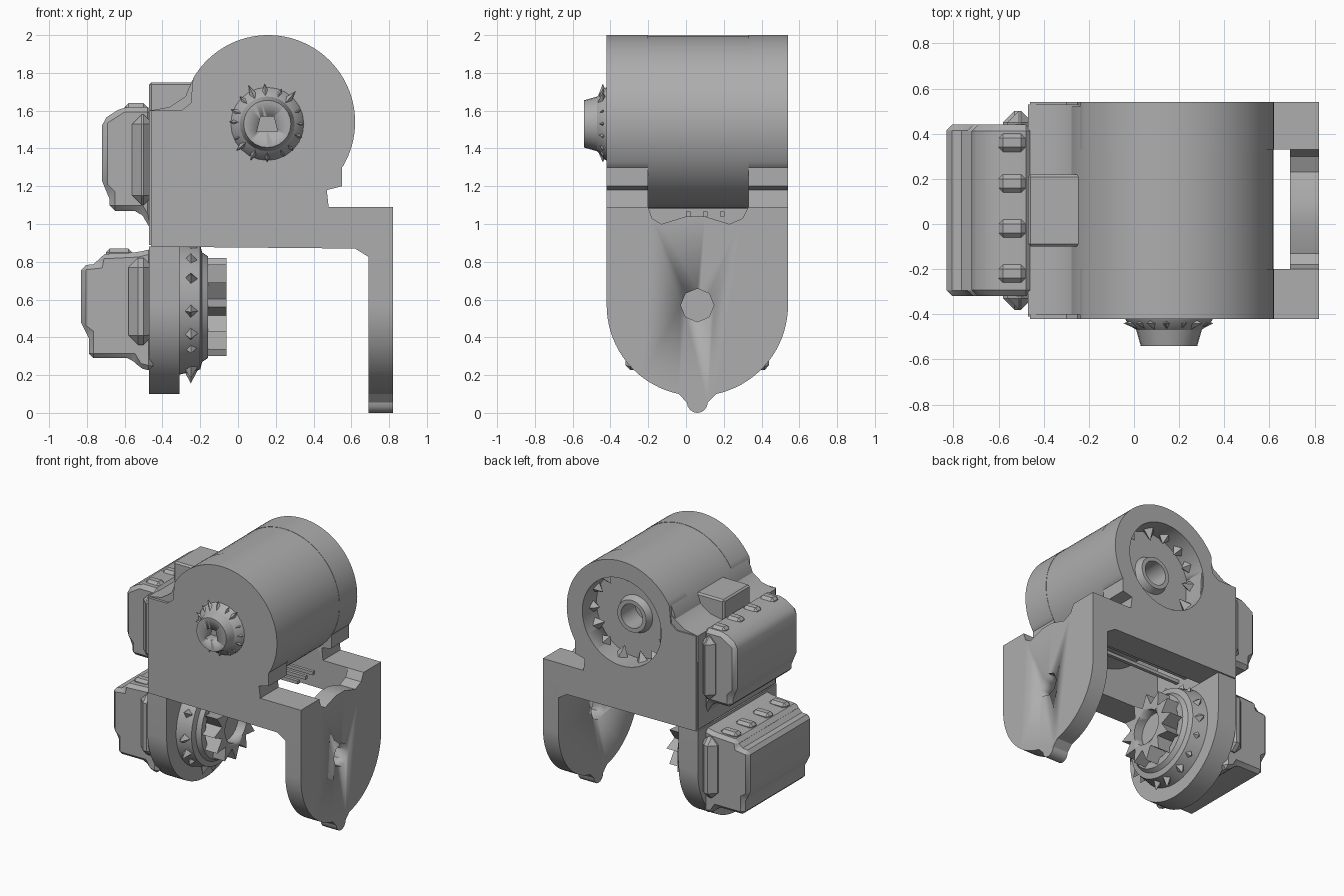
import bpy, bmesh, random
from math import sin, cos, pi, radians
from mathutils import Vector, Matrix

random.seed(4)
if "Cube" in bpy.data.objects:
    bpy.data.objects.remove(bpy.data.objects["Cube"])

grey = bpy.data.materials.new("plain grey")
grey.use_nodes = True
GREY = (0.42, 0.42, 0.42, 1)
grey.diffuse_color = GREY
grey.node_tree.nodes["Principled BSDF"].inputs["Base Color"].default_value = GREY

CX, CZ, R = 0.16, 1.54, 0.46      # motor drum axis
AY, AZ = 0.06, 0.57               # tilt axis
FRONT, BACK = -0.42, 0.54


def finish(name, bm, smooth=True):
    bmesh.ops.remove_doubles(bm, verts=bm.verts, dist=1e-5)
    bmesh.ops.recalc_face_normals(bm, faces=bm.faces)
    me = bpy.data.meshes.new(name)
    bm.to_mesh(me)
    bm.free()
    me.materials.append(grey)
    ob = bpy.data.objects.new(name, me)
    bpy.context.collection.objects.link(ob)
    bpy.ops.object.select_all(action='DESELECT')
    ob.select_set(True)
    bpy.context.view_layer.objects.active = ob
    if smooth:
        bpy.ops.object.shade_smooth_by_angle(angle=radians(30))
    return ob


def prism(name, pts, axis, a, b, bevel=0.0):
    """Extrude a 2D outline along x (outline y,z) or y (outline x,z)."""
    def place(p, t):
        return (t, p[0], p[1]) if axis == 'x' else (p[0], t, p[1])
    bm = bmesh.new()
    face = bm.faces.new([bm.verts.new(place(p, a)) for p in pts])
    ext = bmesh.ops.extrude_face_region(bm, geom=[face])
    new = [v for v in ext["geom"] if isinstance(v, bmesh.types.BMVert)]
    shift = Vector(place((0, 0), b - a))
    bmesh.ops.translate(bm, verts=new, vec=shift)
    if bevel:
        bmesh.ops.bevel(bm, geom=bm.edges[:], offset=bevel, segments=1,
                        affect='EDGES', clamp_overlap=True)
    return finish(name, bm)


def box(name, x, y, z, bevel=0.0):
    return prism(name, [(x[0], z[0]), (x[1], z[0]), (x[1], z[1]), (x[0], z[1])],
                 'y', y[0], y[1], bevel)


def arc(cx, cz, r, a0, a1, n):
    return [(cx + r * cos(radians(a0 + (a1 - a0) * i / n)),
             cz + r * sin(radians(a0 + (a1 - a0) * i / n))) for i in range(n + 1)]


def lathe(name, profile, axis, centre, steps=64):
    """Spin (radius, distance) points about an x or y axis."""
    bm = bmesh.new()
    if axis == 'y':
        vs = [bm.verts.new((centre[0] + r, d, centre[1])) for r, d in profile]
        c, ax = (centre[0], 0, centre[1]), (0, 1, 0)
    else:
        vs = [bm.verts.new((d, centre[0] + r, centre[1])) for r, d in profile]
        c, ax = (0, centre[0], centre[1]), (1, 0, 0)
    es = [bm.edges.new(p) for p in zip(vs, vs[1:])]
    bmesh.ops.spin(bm, geom=vs + es, cent=c, axis=ax, angle=2 * pi, steps=steps)
    return finish(name, bm)


def spikes(name, centre, axis, radius, dist, count, size, length, inward=False):
    """Ring of ragged pyramid teeth around an axis."""
    bm = bmesh.new()
    for i in range(count):
        a = 2 * pi * i / count + random.uniform(-0.08, 0.08)
        out = Vector((cos(a), 0, sin(a))) if axis == 'y' else Vector((0, cos(a), sin(a)))
        along = Vector((0, 1, 0)) if axis == 'y' else Vector((1, 0, 0))
        mid = Vector((centre[0], 0, centre[1])) if axis == 'y' else Vector((0, *centre))
        pos = mid + out * radius + along * dist
        way = -out if inward else out
        rot = way.to_track_quat('Z', 'Y').to_matrix().to_4x4()
        h = length * random.uniform(0.7, 1.2)
        bmesh.ops.create_cone(bm, cap_ends=True, segments=4, radius1=size, radius2=0,
                              depth=h, matrix=Matrix.Translation(pos + way * h / 2) @ rot)
    return finish(name, bm, smooth=False)


def cut(target, cutter):
    cutter.hide_render = True
    mod = target.modifiers.new("cut", 'BOOLEAN')
    mod.operation = 'DIFFERENCE'
    mod.solver = 'EXACT'
    mod.object = cutter
    bpy.ops.object.select_all(action='DESELECT')
    target.select_set(True)
    bpy.context.view_layer.objects.active = target
    bpy.ops.object.modifier_apply(modifier=mod.name)
    bpy.data.objects.remove(cutter)


# Bracket side plates: round top, square foot, short bridge to the arm
side = [(-0.46, 0.88), (0.62, 0.87), (0.70, 0.82), (0.82, 0.82), (0.82, 1.09),
        (0.48, 1.09), (0.47, 1.18), (0.55, 1.20), (0.55, 1.30)]
side += arc(CX, CZ, R, -31, 150, 48) + [(-0.25, 1.64), (-0.30, 1.60), (-0.46, 1.60)]
front_plate = prism("front_plate", side, 'y', FRONT, -0.20)
back_plate = prism("back_plate", side, 'y', 0.33, BACK)
cut(back_plate, prism("recess_cutter", arc(CX, CZ, 0.33, 0, 352.5, 47), 'y', 0.2, 0.7))

# Motor drum with a recessed back and a raised, bored hub
lathe("motor_drum", [(0, -0.40), (0.458, -0.40), (0.458, 0.52), (0.34, 0.52), (0.34, 0.37),
                     (0.14, 0.37), (0.12, 0.42), (0.09, 0.42), (0.09, 0.25), (0, 0.25)],
      'y', (CX, CZ))
spikes("recess_teeth", (CX, CZ), 'y', 0.335, 0.41, 14, 0.05, 0.08, inward=True)

# Front hub: flared boss with a keyed socket and ragged collar
hub = (0.155, 1.53)
boss = lathe("front_hub", [(0, -0.40), (0.20, -0.40), (0.19, -0.43), (0.145, -0.47),
                           (0.125, -0.54), (0, -0.54)], 'y', hub, 24)
cut(boss, prism("socket_cutter", [(0.10, 1.49), (0.21, 1.49), (0.19, 1.57), (0.12, 1.57)],
                'y', -0.6, -0.47))
spikes("front_hub_teeth", hub, 'y', 0.125, -0.44, 16, 0.035, 0.09)

# Left wall, top block and corner pads joining the plates
box("left_wall", (-0.47, -0.38), (-0.40, 0.52), (0.89, 1.60))
box("top_block", (-0.47, -0.20), (-0.10, 0.22), (1.25, 1.75), 0.012)
for name, y in (("front_corner_pad", (-0.40, -0.10)), ("back_corner_pad", (0.22, 0.53))):
    prism(name, [(-0.47, 1.40), (-0.15, 1.40), (-0.17, 1.82), (-0.24, 1.70),
                 (-0.36, 1.62), (-0.47, 1.60)], 'y', *y)

# Arm plate: round foot with a small tab, wavy top and a pivot hole
arm = [(FRONT, 1.09), (-0.20, 1.09), (-0.18, 1.03), (-0.13, 1.00), (0.0, 1.04),
       (0.10, 1.04), (0.23, 1.00), (0.30, 1.03), (0.33, 1.09), (BACK, 1.09)]
arm += arc(AY, AZ, 0.48, 0, -78, 18) + [(0.12, 0.06)]
arm += arc(AY, 0.055, 0.055, 0, -180, 8) + [(0.0, 0.06)]
arm += arc(AY, AZ, 0.48, -102, -180, 18)
arm_plate = prism("arm_plate", arm, 'x', 0.69, 0.82)
cut(arm_plate, prism("pivot_cutter", arc(AY, AZ, 0.088, 0, 315, 7), 'x', 0.6, 0.9))

# Thin wires under the drum
for i, y in enumerate((0.0, 0.09, 0.18)):
    box(f"wire_{i + 1}", (-0.40, 0.50), (y, y + 0.025), (1.04, 1.065))

# Upper servo: stepped body with a wider mounting flange
upper = [(-0.45, 1.62), (-0.61, 1.62), (-0.72, 1.55), (-0.72, 1.20),
         (-0.68, 1.16), (-0.68, 1.07), (-0.52, 1.07), (-0.45, 0.95)]
prism("upper_servo", upper, 'y', -0.32, 0.44, 0.03)
box("upper_servo_flange", (-0.56, -0.45), (-0.38, 0.50), (1.10, 1.58), 0.05)

# Lower servo
lower = [(-0.45, 0.87), (-0.53, 0.85), (-0.73, 0.84), (-0.74, 0.79), (-0.83, 0.78),
         (-0.83, 0.45), (-0.79, 0.42), (-0.79, 0.29), (-0.56, 0.29), (-0.53, 0.24), (-0.45, 0.22)]
prism("lower_servo", lower, 'y', -0.32, 0.44, 0.03)
box("lower_servo_flange", (-0.58, -0.45), (-0.38, 0.50), (0.36, 0.82), 0.05)
for i, y in enumerate((-0.22, -0.02, 0.18, 0.36)):
    box(f"servo_rib_{i + 1}", (-0.70, -0.56), (y - 0.04, y + 0.04), (0.80, 0.87), 0.02)
    box(f"upper_servo_rib_{i + 1}", (-0.60, -0.48), (y - 0.04, y + 0.04), (1.55, 1.64), 0.02)

# Lower round plate hanging from the wall
prism("round_plate", [(FRONT + 0.01, 0.88), (BACK - 0.01, 0.88)]
      + arc(AY, AZ, 0.47, 0, -180, 36), 'x', -0.47, -0.31)

# Stepped gear housing and toothed gear on the tilt axis
lathe("gear_housing", [(0, -0.32), (0.36, -0.32), (0.33, -0.20), (0.29, -0.19), (0.27, -0.16),
                       (0.22, -0.16), (0.20, -0.22), (0, -0.22)], 'x', (AY, 0.56), 48)
gear = [(AY + r * cos(pi * i / 12), 0.56 + r * sin(pi * i / 12))
        for i in range(24) for r in ((0.26, 0.17)[i % 2],)]
wheel = prism("gear", gear, 'x', -0.23, -0.06)
cut(wheel, prism("gear_cutter", arc(AY, 0.56, 0.13, 0, 345, 23), 'x', -0.13, 0.1))
spikes("housing_teeth", (AY, 0.56), 'x', 0.31, -0.25, 16, 0.05, 0.08)
